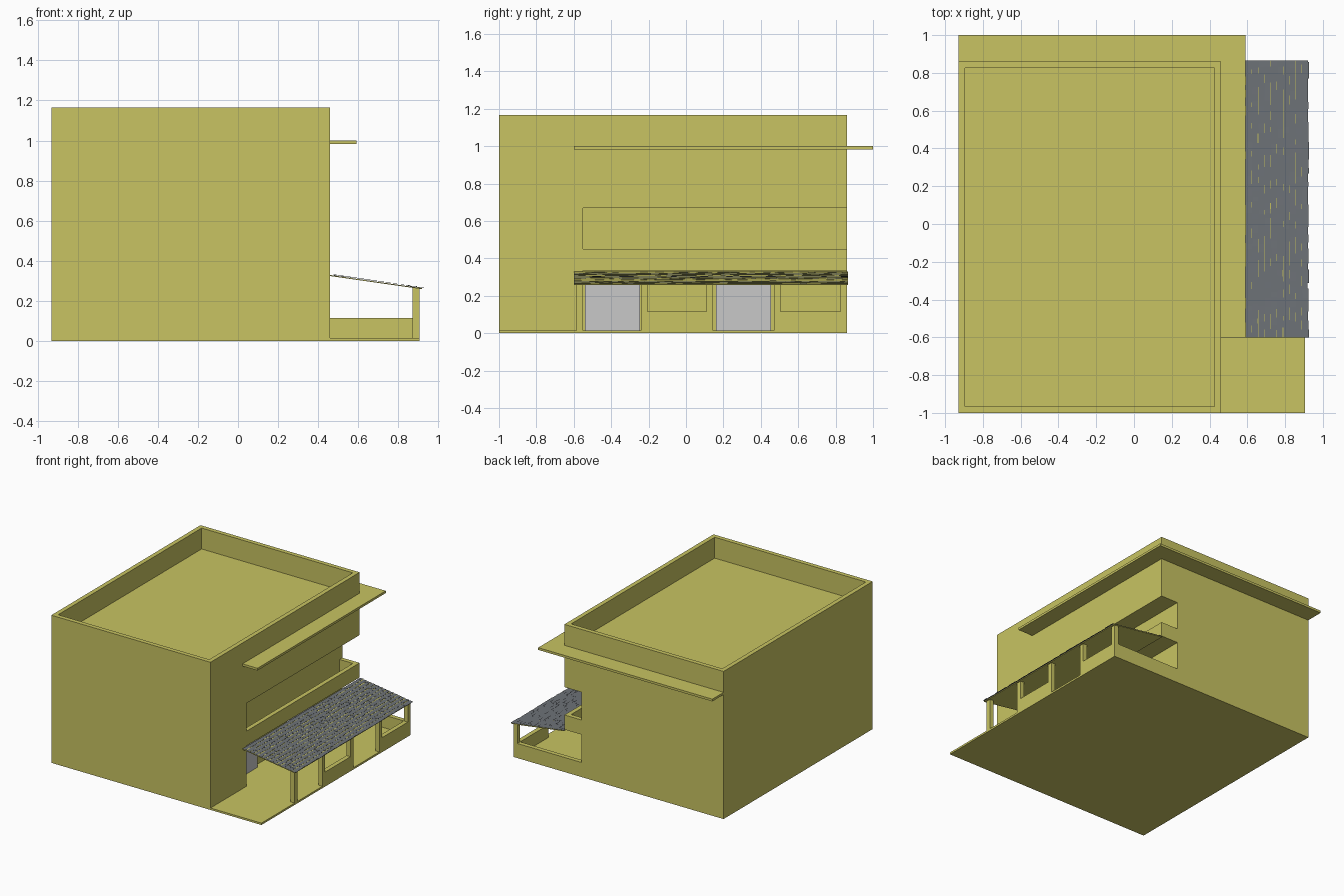
import bpy, bmesh, math, random
from mathutils import Matrix, Vector

random.seed(4)
if "Cube" in bpy.data.objects:
    bpy.data.objects.remove(bpy.data.objects["Cube"], do_unlink=True)


def material(name, rgb):
    m = bpy.data.materials.new(name)
    m.use_nodes = True
    m.diffuse_color = (*rgb, 1)
    m.node_tree.nodes["Principled BSDF"].inputs["Base Color"].default_value = (*rgb, 1)
    return m


PLASTER = material("ochre plaster", (0.58, 0.55, 0.122))
SLATE = material("slate grey", (0.156, 0.171, 0.188))
SLATE_EDGE = material("dark slate edge", (0.04, 0.047, 0.053))
DOOR = material("light grey door", (0.58, 0.58, 0.58))


def finish(name, bm, *mats):
    me = bpy.data.meshes.new(name)
    bm.to_mesh(me)
    bm.free()
    for m in mats:
        me.materials.append(m)
    ob = bpy.data.objects.new(name, me)
    bpy.context.collection.objects.link(ob)
    return ob


def box(name, x, y, z, mat=PLASTER):
    """Box from its (min, max) ranges."""
    bm = bmesh.new()
    size = [r[1] - r[0] for r in (x, y, z)]
    mid = [(r[0] + r[1]) / 2 for r in (x, y, z)]
    bmesh.ops.create_cube(bm, size=1, matrix=Matrix.Translation(mid) @ Matrix.Diagonal((*size, 1)))
    return finish(name, bm, mat)


def cut(target, name, x, y, z):
    """Carve a box-shaped hollow out of the target."""
    cutter = box(name, x, y, z)
    cutter.hide_render = True
    mod = target.modifiers.new(name, 'BOOLEAN')
    mod.operation, mod.solver, mod.object = 'DIFFERENCE', 'EXACT', cutter
    bpy.context.view_layer.objects.active = target
    bpy.ops.object.modifier_apply(modifier=mod.name)
    bpy.data.objects.remove(cutter, do_unlink=True)


# Main dimensions
LEFT, WALL, RECESS, PORCH = -0.93, 0.46, 0.31, 0.905
FRONT, BACK, SIDE = -1.0, 0.86, -0.55
FLOOR, SILL, T = 0.015, 0.115, 0.035

# Building block with roof terrace, balcony and ground-floor recess
building = box("building", (LEFT, WALL), (FRONT, BACK), (0, 1.165))
cut(building, "roof_well", (LEFT + T, WALL - T), (FRONT + T, BACK - T), (1.0, 1.5))
cut(building, "balcony_opening", (RECESS, 0.7), (SIDE, 1.2), (0.45, 0.67))
cut(building, "balcony_well", (RECESS, WALL - T), (SIDE, BACK - T), (0.355, 0.5))
cut(building, "porch_recess", (RECESS, 0.7), (SIDE, 1.2), (FLOOR, 0.335))

# L-shaped canopy slab round the top
bm = bmesh.new()
outline = [(WALL, -0.6), (0.59, -0.6), (0.59, 1), (LEFT, 1), (LEFT, BACK), (WALL, BACK)]
face = bm.faces.new([bm.verts.new((px, py, 0.982)) for px, py in outline])
top = bmesh.ops.extrude_face_region(bm, geom=[face])["geom"]
bmesh.ops.translate(bm, vec=(0, 0, 0.018), verts=[v for v in top if isinstance(v, bmesh.types.BMVert)])
bmesh.ops.recalc_face_normals(bm, faces=bm.faces)
finish("canopy_slab", bm, PLASTER)

# Porch floor, low walls and posts
box("porch_floor", (WALL, PORCH), (FRONT, BACK), (0, FLOOR))
box("porch_back_wall", (RECESS, PORCH - T), (BACK - T, BACK), (0, SILL))
for i, (y0, y1) in enumerate([(-0.24, 0.145), (0.47, BACK)]):
    box(f"porch_low_wall_{i + 1}", (PORCH - T, PORCH), (y0, y1), (0, SILL))
for i, y0 in enumerate([SIDE - T, -0.24, 0.11, 0.47, BACK - T]):
    box(f"porch_post_{i + 1}", (PORCH - T, PORCH), (y0, y0 + T), (FLOOR if i == 0 else 0, 0.267))

# Doors on the recessed wall
for i, (y0, y1) in enumerate([(-0.54, -0.245), (0.16, 0.455)]):
    box(f"door_{i + 1}", (RECESS, RECESS + 0.03), (y0, y1), (FLOOR, 0.3), DOOR)

# Sloping porch roof: deck with overlapping shingle courses
PITCH = math.atan2(0.066, 0.46)
SLOPE = Matrix.Translation((WALL, 0, 0.329)) @ Matrix.Rotation(PITCH, 4, 'Y')
LENGTH, Y0, Y1 = 0.468, -0.6, 0.865


def sloped_box(bm, s, y, h):
    size = [r[1] - r[0] for r in (s, y, h)]
    mid = [(r[0] + r[1]) / 2 for r in (s, y, h)]
    m = SLOPE @ Matrix.Translation(mid) @ Matrix.Diagonal((*size, 1))
    return bmesh.ops.create_cube(bm, size=1, matrix=m)["verts"]


bm = bmesh.new()
sloped_box(bm, (0, LENGTH - 0.006), (Y0, Y1), (-0.005, 0))
finish("porch_roof_deck", bm, PLASTER)

bm = bmesh.new()
COURSES, WIDTH = 14, 0.04
step = LENGTH / COURSES
for c in range(COURSES):
    y = Y0
    while y < Y1 - 0.001:
        end = min(Y1, y + WIDTH * random.uniform(0.6, 1.3))
        s0 = c * step
        s1 = s0 + step + random.uniform(-0.004, 0.003)
        verts = sloped_box(bm, (s0, s1), (y, end), (0, 0.001))
        # Lift the lower edge so each course overlaps the next
        lift = random.uniform(0.003, 0.005)
        for v in verts:
            if (SLOPE.inverted() @ v.co).x > (s0 + s1) / 2:
                v.co.z += lift
        y = end
for f in bm.faces:
    f.normal_update()
    f.material_index = 1 if f.normal.x > 0.7 else 0
finish("porch_roof_shingles", bm, SLATE, SLATE_EDGE)
